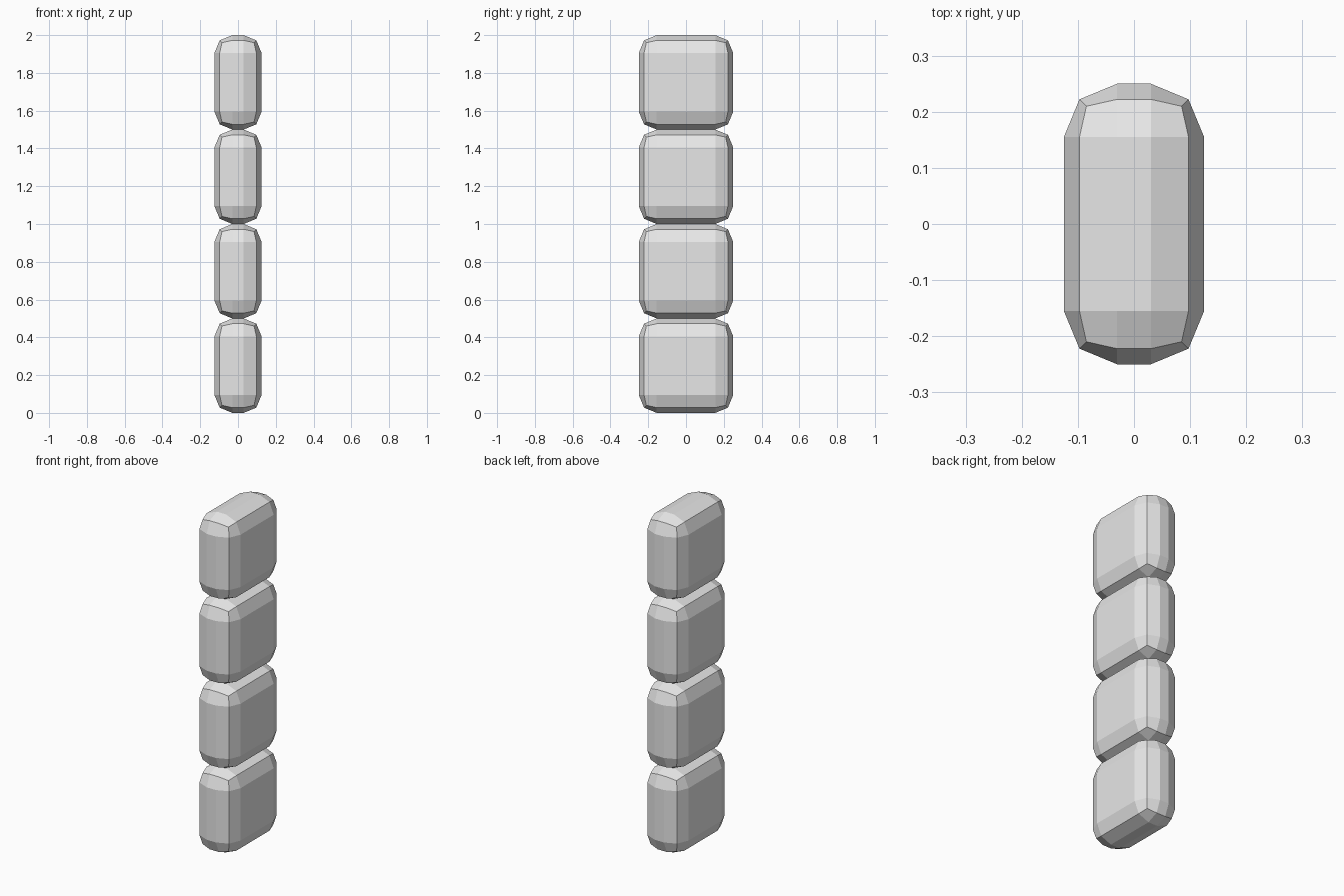
import bpy
import bmesh
from mathutils import Vector

if "Cube" in bpy.data.objects:
    bpy.data.objects.remove(bpy.data.objects["Cube"])

HALF = Vector((0.125, 0.25, 0.25))   # half size of one block
RADIUS = 0.095                       # edge rounding

grey = bpy.data.materials.new("light_grey")
grey.diffuse_color = (0.8, 0.8, 0.8, 1.0)
grey.use_nodes = True
grey.node_tree.nodes["Principled BSDF"].inputs["Base Color"].default_value = grey.diffuse_color


def rounded_block(name, z):
    """Cube with a 3x3 grid on each side, its outer ring pulled onto a rounded box."""
    bm = bmesh.new()
    bmesh.ops.create_cube(bm, size=2)
    bmesh.ops.subdivide_edges(bm, edges=bm.edges[:], cuts=2, use_grid_fill=True)
    for v in bm.verts:
        sign = [1 if c > 0 else -1 for c in v.co]
        core = Vector([s * (h - RADIUS) for s, h in zip(sign, HALF)])
        out = Vector([s if abs(c) > 0.9 else 0 for s, c in zip(sign, v.co)])
        v.co = core + out.normalized() * RADIUS
    bmesh.ops.recalc_face_normals(bm, faces=bm.faces[:])
    mesh = bpy.data.meshes.new(name)
    bm.to_mesh(mesh)
    bm.free()
    mesh.materials.append(grey)
    obj = bpy.data.objects.new(name, mesh)
    obj.location.z = z
    bpy.context.collection.objects.link(obj)


# Four equal blocks stacked into a column
for i in range(4):
    rounded_block(f"block_{i + 1}", HALF.z * (2 * i + 1))
